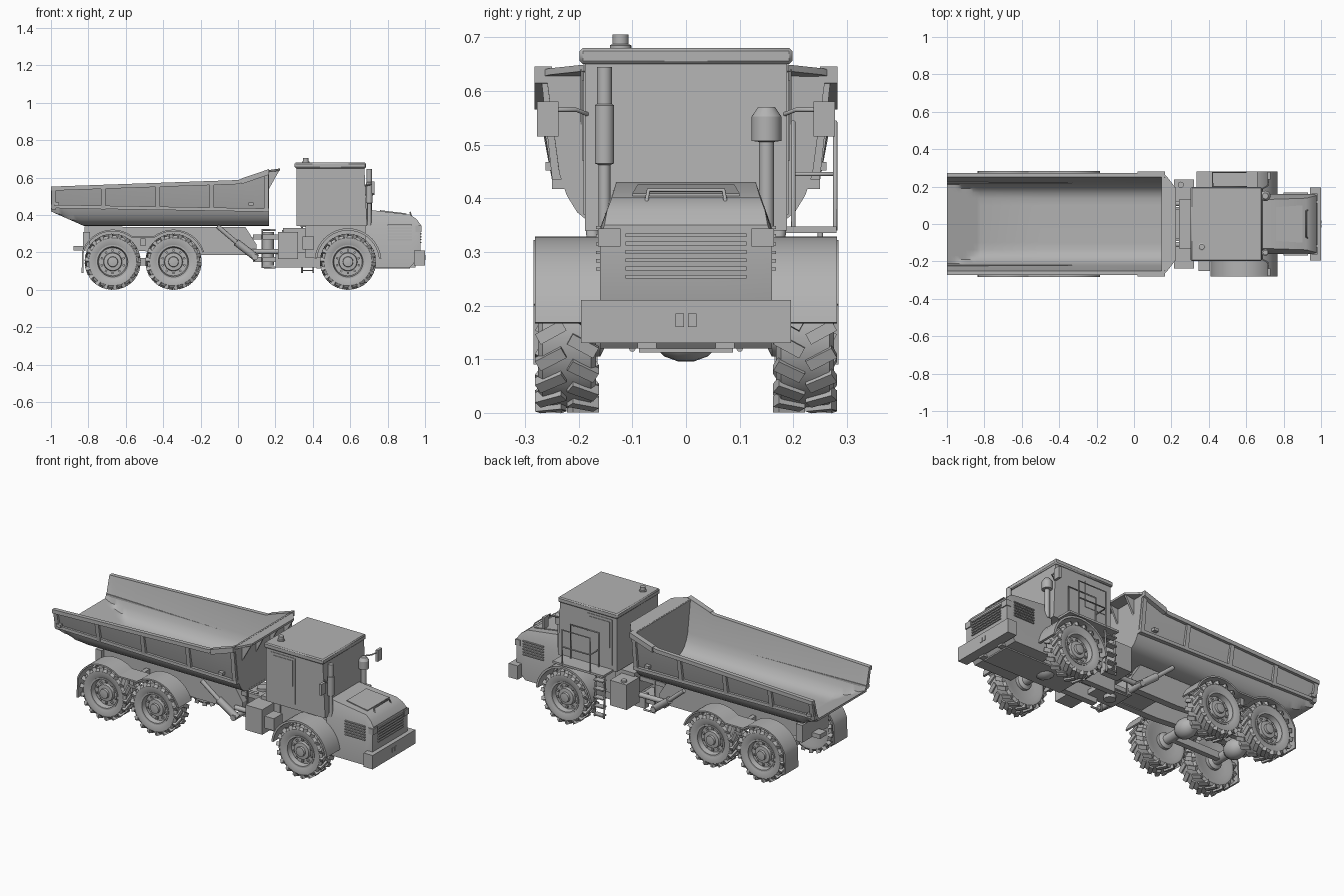
import bpy
import bmesh
from math import sin, cos, pi, radians
from mathutils import Matrix, Vector

cube = bpy.data.objects.get("Cube")
if cube:
    bpy.data.objects.remove(cube)

paint = bpy.data.materials.new("plain_grey")
paint.use_nodes = True
GREY = (0.45, 0.45, 0.45, 1)
paint.diffuse_color = GREY
paint.node_tree.nodes["Principled BSDF"].inputs["Base Color"].default_value = GREY


def add_object(name, mesh, both=False):
    """Link a mesh, optionally mirrored across the long axis of the truck."""
    mesh.materials.clear()
    mesh.materials.append(paint)
    obj = bpy.data.objects.new(name, mesh)
    bpy.context.scene.collection.objects.link(obj)
    if both:
        mirror = obj.modifiers.new("mirror", "MIRROR")
        mirror.use_axis = (False, True, False)
        mirror.use_mirror_merge = False
    return obj


def finish(name, bm, both=False):
    """Smooth shading with sharp creases, then make the object."""
    bmesh.ops.recalc_face_normals(bm, faces=bm.faces)
    for face in bm.faces:
        face.smooth = True
    for edge in bm.edges:
        edge.smooth = edge.calc_face_angle(pi) < radians(32)
    mesh = bpy.data.meshes.new(name)
    bm.to_mesh(mesh)
    bm.free()
    return add_object(name, mesh, both)


def add_loft(bm, rings):
    """Skin a list of closed rings and cap both ends."""
    loops = [[bm.verts.new(p) for p in ring] for ring in rings]
    count = len(loops[0])
    for a, b in zip(loops, loops[1:]):
        for i in range(count):
            j = (i + 1) % count
            bm.faces.new((a[i], a[j], b[j], b[i]))
    bm.faces.new(loops[0])
    bm.faces.new(loops[-1])


def loft(name, rings, both=False):
    bm = bmesh.new()
    add_loft(bm, rings)
    return finish(name, bm, both)


def prism(name, outline, y, both=False):
    """Extrude a side outline (x, z) across a range of y."""
    return loft(name, [[(px, h, pz) for px, pz in outline] for h in y], both)


def box(name, x, y, z, both=False):
    return prism(name, [(x[0], z[0]), (x[1], z[0]), (x[1], z[1]), (x[0], z[1])], y, both)


def lathe_rings(profile, centre=(0, 0, 0), axis="Y", steps=40):
    cx, cy, cz = centre
    rings = []
    for r, h in profile:
        turn = [(r * cos(2 * pi * i / steps), r * sin(2 * pi * i / steps)) for i in range(steps)]
        if axis == "Y":
            rings.append([(cx + a, cy + h, cz + b) for a, b in turn])
        else:
            rings.append([(cx + a, cy + b, cz + h) for a, b in turn])
    return rings


def lathe(name, profile, centre, axis="Z", both=False):
    return loft(name, lathe_rings(profile, centre, axis, 24), both)


def tube(name, points, radius, both=False):
    """Round bar through points, made from a bevelled curve."""
    curve = bpy.data.curves.new(name, "CURVE")
    curve.dimensions = "3D"
    curve.bevel_depth = radius
    curve.use_fill_caps = True
    spline = curve.splines.new("POLY")
    spline.points.add(len(points) - 1)
    for target, p in zip(spline.points, points):
        target.co = (*p, 1)
    helper = bpy.data.objects.new(name + "_path", curve)
    mesh = bpy.data.meshes.new_from_object(helper)
    bpy.data.objects.remove(helper)
    return add_object(name, mesh, both)


def arc(cx, cz, r, start, end, steps=14):
    angles = [radians(start + (end - start) * i / steps) for i in range(steps + 1)]
    return [(cx + r * cos(a), cz + r * sin(a)) for a in angles]


def ribbon(name, path, thick, y, both=False):
    """Sheet that follows a side path, thickened inward."""
    inner = []
    for i, p in enumerate(path):
        a, b = path[max(i - 1, 0)], path[min(i + 1, len(path) - 1)]
        t = Vector((b[0] - a[0], b[1] - a[1])).normalized()
        inner.append((p[0] - t.y * thick, p[1] + t.x * thick))
    return prism(name, path + inner[::-1], y, both)


# Wheels: shared tyre and rim meshes
AXLES = (-0.67, -0.345, 0.588)
HUB_Z, TRACK = 0.15, 0.222
tyre = bmesh.new()
add_loft(tyre, lathe_rings([(.085, -.045), (.11, -.054), (.128, -.054), (.141, -.045), (.141, .045),
                            (.128, .054), (.11, .054), (.088, .046), (.086, .0)]))
LUGS = 18
for i in range(LUGS * 2):
    side = 1 if i % 2 else -1
    place = (Matrix.Rotation(pi * i / LUGS, 4, "Y") @ Matrix.Translation((0, side * .03, .138))
             @ Matrix.Rotation(side * .5, 4, "Z") @ Matrix.Diagonal((.022, .055, .022, 1)))
    bmesh.ops.create_cube(tyre, size=1, matrix=place)
rim = bmesh.new()
add_loft(rim, lathe_rings([(.08, -.04), (.09, .044), (.09, .05), (.081, .05), (.075, .022), (.05, .022),
                           (.047, .038), (.028, .04), (.026, .052), (.01, .054)]))
for i in range(10):
    spot = Matrix.Rotation(pi * i / 5, 4, "Y") @ Matrix.Translation((0, .026, .061))
    bmesh.ops.create_cube(rim, size=.011, matrix=spot)
masters = [finish("tyre", tyre), finish("rim", rim)]
for axle_x in AXLES:
    for side in (1, -1):
        for master in masters:
            wheel = add_object("wheel_" + master.name, master.data)
            wheel.location = (axle_x, side * TRACK, HUB_Z)
            wheel.rotation_euler.z = 0 if side > 0 else pi
    lathe("axle", [(.045, -.19), (.045, -.16), (.026, -.15), (.026, -.06), (.045, -.04), (.054, -.015), (.054, .015),
                   (.045, .04), (.026, .06), (.026, .15), (.045, .16), (.045, .19)], (axle_x, 0, HUB_Z), "Y")
for master in masters:
    bpy.data.objects.remove(master)

# Dump body: U section, floor rising at the tail, rim rising at the front
SECTION = [(0, .34), (.11, .34), (.15, .344), (.18, .355), (.203, .374), (.222, .405), (.236, .445)]


def rim_z(x):
    return .585 + (.035 * x if x < 0 else .34 * x)


def body_half(x, wall):
    floor = .34 + max(0, -.82 - x) * .44 + wall
    half = [(max(y - wall, 0), max(z + wall * .7, floor)) for y, z in SECTION]
    return half + [(.262 - wall, rim_z(x))]


def body_outline(x, wall):
    half = body_half(x, wall)
    return [(x, -y, z) for y, z in half[:0:-1]] + [(x, y, z) for y, z in half]


stations = [-1 + .02 * i for i in range(10)] + [-.5, 0, .165]
loft("dump_body", [body_outline(x, 0) + body_outline(x, .012)[::-1] for x in stations])
loft("body_front_wall", [body_outline(x, .002) for x in (.146, .164)])


def side_bar(name, ends, inner, outer, height):
    """Long bar on the body side between (x, z) ends."""
    loft(name, [[(x, inner, z), (x, outer, z), (x, outer, z - height), (x, inner, z - height)]
                for x, z in ends], True)


side_bar("body_rim", [(x, rim_z(x) + .002) for x in (-1, 0, .165)], .25, .274, .022)
side_bar("body_rim_wing", [(x, rim_z(x) + .004) for x in (.02, .165)], .25, .282, .03)
side_bar("body_lower_rail", [(-1, .455), (.165, .435)], .22, .25, .018)
for x in (-.985, -.72, -.43, -.14, .15):
    top = rim_z(x) - .01
    loft("body_rib", [[(x + d, .225, .43), (x + d, .249, .43), (x + d, .27, top), (x + d, .25, top)]
                      for d in (-.012, .012)], True)
for x in (-.97, .07):
    box("body_lug", (x - .014, x + .014), (.24, .262), (.452, .468), True)
loft("spill_guard", [[(.15, -.275, .625 + d), (.175, -.255, .63 + d), (.225, -.19, .637 + d),
                      (.225, .19, .637 + d), (.175, .255, .63 + d), (.15, .275, .625 + d)] for d in (0, .012)])
prism("guard_gusset", [(.16, .53), (.16, .63), (.222, .64)], (.185, .197), True)
prism("guard_gusset_middle", [(.16, .53), (.16, .63), (.215, .64)], (.06, .07), True)

# Rear chassis, fenders and tipping struts
prism("rear_frame", [(-.82, .23), (-.2, .185), (.1, .185), (.1, .24), (.04, .335), (-.82, .338)], (.06, .1), True)
box("rear_crossmember", (-.83, -.79), (-.12, .12), (.21, .31))
box("middle_crossmember", (-.1, .08), (-.07, .07), (.19, .28))
box("bogie_beam", (-.67, -.345), (.1, .13), (.13, .17), True)
box("tow_hitch", (-.88, -.82), (-.03, .03), (.21, .235))
rear_path = arc(AXLES[1], HUB_Z, .172, 18, 128) + arc(AXLES[0], HUB_Z, .172, 52, 162) + [(-.836, .09)]
ribbon("rear_fender", rear_path, .009, (.165, .284), True)
box("fender_bracket", (-.52, -.495), (.09, .25), (.235, .275), True)
tube("tipping_barrel", [(.1, .15, .17), (-.01, .165, .255)], .02, True)
tube("tipping_rod", [(-.01, .165, .255), (-.11, .175, .34)], .012, True)
tube("strut_pin", [(.09, .08, .175), (.09, .175, .175)], .016, True)

# Articulation joint
lathe("joint_pin", [(.032, .13), (.032, .31)], (.16, 0, 0))
for z in (.15, .27):
    box("joint_yoke", (.08, .26), (-.08, .08), (z, z + .025))
tube("steering_ram", [(.06, .11, .205), (.27, .11, .205)], .014, True)
tube("joint_hoop", [(.2, .1, .32), (.13, .1, .32), (.13, .1, .12), (.2, .1, .12)], .006, True)
box("tool_box", (.215, .322), (.12, .238), (.165, .31), True)
lathe("filler_cap", [(.016, .3), (.016, .32)], (.25, .21, 0))
box("battery_box", (.345, .405), (-.25, -.17), (.215, .285))

# Front chassis
box("front_frame", (.2, .95), (.055, .09), (.12, .2), True)
box("engine_block", (.36, .76), (-.12, .12), (.17, .345))
box("skid_plate", (.42, .92), (-.088, .088), (.113, .128))
box("rear_cab_mount", (.24, .36), (-.13, .13), (.2, .33))
ribbon("front_fender", arc(AXLES[2], HUB_Z, .179, 6, 174, 18), .012, (.15, .281), True)

# Cab
prism("cab", [(.312, .34), (.69, .34), (.676, .65), (.312, .65)], (-.188, .188))
roof = box("cab_roof", (.303, .684), (-.198, .198), (.65, .68))
bevel = roof.modifiers.new("bevel", "BEVEL")
bevel.width = .006
box("cab_door", (.34, .5), (.187, .191), (.37, .635), True)
box("door_window", (.355, .485), (.19, .194), (.47, .62), True)
lathe("beacon", [(.02, .68), (.02, .685), (.015, .687), (.015, .705)], (.362, -.122, 0))

# Hood: section narrows to the top, nose slopes down
hood = [(.68, .12, .345, .43, .13), (.92, .12, .345, .402, .138), (.955, .16, .34, .378, .147), (.975, .2, .33, .35, .152)]
loft("hood", [[(x, -.16, low), (x, -.16, mid), (x, -wide, top), (x, wide, top), (x, .16, mid), (x, .16, low)]
              for x, low, mid, top, wide in hood])
for i in range(6):
    z = .25 + .0155 * i
    box("grille_slat", (.965, .982), (-.113, .113), (z, z + .007))
    box("side_vent_slat", (.8, .93), (.155, .168), (z + .015, z + .021), True)
box("headlight", (.95, .981), (.122, .164), (.31, .344), True)
loft("hood_vent", [[(x, -w, z), (x, w, z), (x, w, z + .006), (x, -w, z + .006)]
                   for x, w, z in ((.76, .09, .42), (.9, .1, .403))])
tube("hood_handle", [(.93, -.075, .385), (.92, -.07, .415), (.92, .07, .415), (.93, .075, .385)], .004)
box("bumper", (.942, 1), (-.196, .196), (.13, .21))
for y in (-.012, .012):
    box("tow_eye_plate", (.995, 1.003), (y - .008, y + .008), (.16, .185))

# Exhaust stack and air intake
lathe("exhaust_stack", [(.011, .34), (.011, .462), (.018, .465), (.018, .573), (.014, .576), (.014, .645)],
      (.702, -.152, 0))
lathe("air_intake", [(.014, .34), (.014, .505), (.028, .507), (.028, .552), (.016, .57)], (.702, .15, 0))

# Mirrors
box("mirror", (.715, .73), (.238, .278), (.515, .58), True)
tube("mirror_arm", [(.67, .18, .555), (.715, .205, .565), (.72, .245, .565)], .004, True)

# Ladder, platform and handrails on the far side
box("platform", (.335, .66), (.185, .28), (.335, .347))
for x in (.342, .402):
    tube("ladder_rail", [(x, .262, .09), (x, .25, .34)], .005)
for i in range(5):
    z = .1 + .05 * i
    box("ladder_step", (.342, .402), (.24, .275), (z, z + .007))
for y in (.2, .278):
    tube("handrail", [(.42, y, .34), (.42, y, .542), (.6, y, .542), (.6, y, .34)], .004)
tube("handrail_middle", [(.42, .2, .445), (.42, .278, .445), (.6, .278, .445)], .004)
